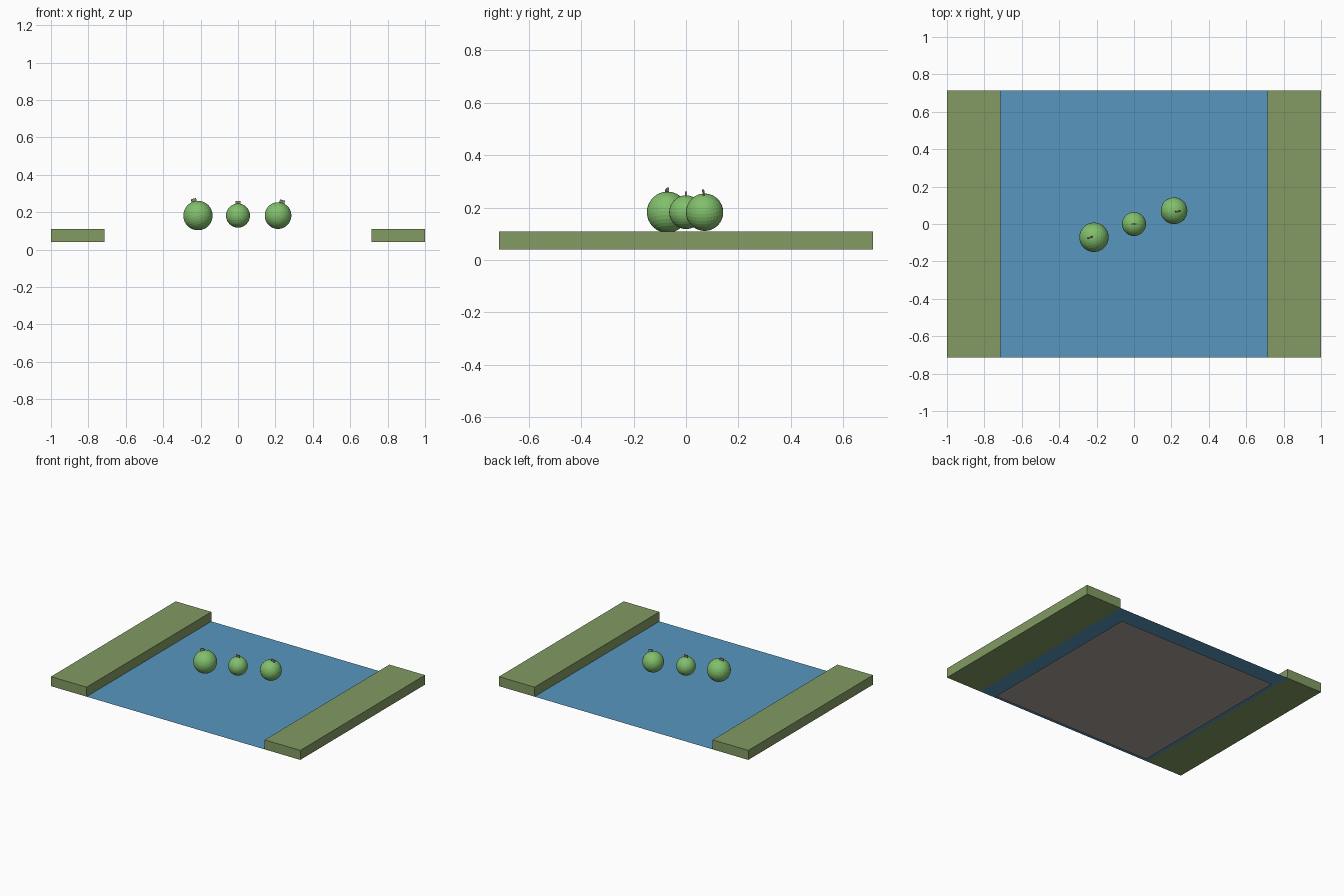
import bpy, math
from mathutils import Matrix, Vector, Euler

if "Cube" in bpy.data.objects:
    bpy.data.objects.remove(bpy.data.objects["Cube"])


def material(name, rgb):
    m = bpy.data.materials.new(name)
    m.diffuse_color = (*rgb, 1)
    m.use_nodes = True
    m.node_tree.nodes["Principled BSDF"].inputs["Base Color"].default_value = m.diffuse_color
    return m


WATER = material("water_blue", (0.095, 0.305, 0.52))
GRASS = material("bank_green", (0.225, 0.325, 0.125))
BED = material("bed_grey_brown", (0.40, 0.35, 0.33))
FRUIT = material("fruit_green", (0.22, 0.52, 0.15))
STEM = material("stem_brown", (0.28, 0.25, 0.20))


def finish(name, mat):
    ob = bpy.context.object
    ob.name = name
    ob.data.materials.append(mat)
    return ob


def plane(name, size, z, mat):
    bpy.ops.mesh.primitive_plane_add(size=size, location=(0, 0, z))
    return finish(name, mat)


def box(name, dims, loc, mat):
    bpy.ops.mesh.primitive_cube_add(size=1)
    ob = finish(name, mat)
    ob.data.transform(Matrix.Diagonal((*dims, 1)))
    ob.location = loc
    return ob


# river bed and water surface
plane("river_bed", 1.286, 0.0, BED)
plane("water_surface", 1.4286, 0.04, WATER)

# grassy banks on both sides
for side, name in ((-1, "left_bank"), (1, "right_bank")):
    box(name, (0.2857, 1.4286, 0.069), (side * 0.8571, 0, 0.0745), GRASS)

# three floating round fruits, each with a flat stem tilted with the fruit
fruits = [
    ("left", (-0.214, -0.071, 0.182), 0.0786, (-0.06, -0.26, 0.3)),
    ("middle", (0, 0, 0.182), 0.0643, (0, 0, 0)),
    ("right", (0.214, 0.071, 0.182), 0.0714, (0.08, 0.28, 0.1)),
]
for name, loc, r, rot in fruits:
    bpy.ops.mesh.primitive_uv_sphere_add(segments=32, ring_count=16, radius=r,
                                         location=loc, rotation=rot)
    finish(name + "_fruit", FRUIT)
    up = Euler(rot).to_matrix() @ Vector((0, 0, r + 0.004))
    stem = box(name + "_stem", (0.028, 0.007, 0.022), Vector(loc) + up, STEM)
    stem.rotation_euler = rot
